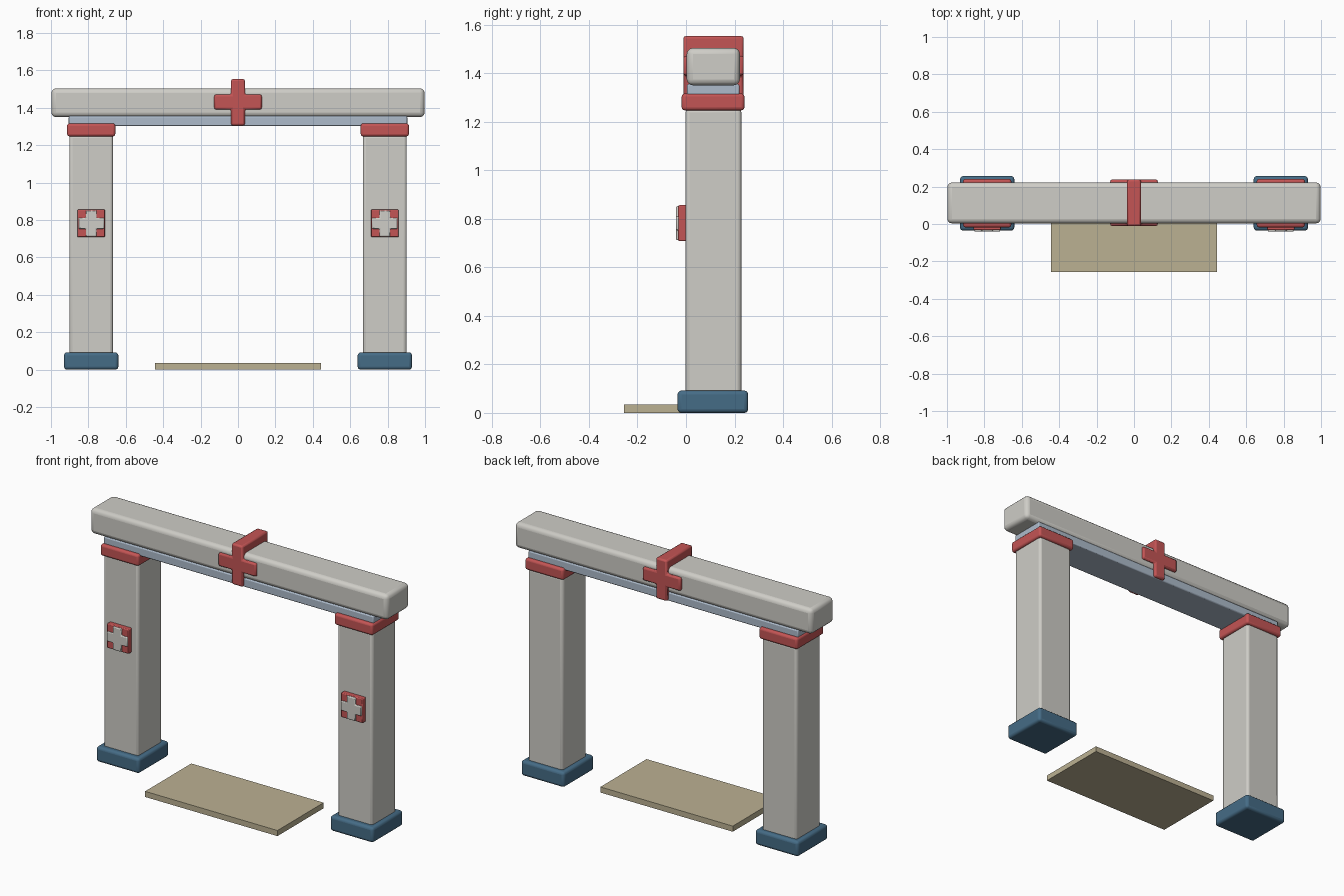
import bpy, bmesh, math

if "Cube" in bpy.data.objects:
    bpy.data.objects.remove(bpy.data.objects["Cube"])


def material(name, rgb):
    m = bpy.data.materials.new(name)
    m.diffuse_color = (*rgb, 1)
    m.use_nodes = True
    m.node_tree.nodes["Principled BSDF"].inputs["Base Color"].default_value = m.diffuse_color
    return m


RED = material("red", (0.55, 0.09, 0.09))
BLUE = material("dark_blue", (0.06, 0.15, 0.24))
PALE = material("pale_blue", (0.42, 0.50, 0.60))
TAN = material("tan", (0.50, 0.44, 0.29))
STONE = material("stone", (0.62, 0.61, 0.57))


def finish(name, bm, mat, bevel, segments):
    bmesh.ops.recalc_face_normals(bm, faces=bm.faces)
    me = bpy.data.meshes.new(name)
    bm.to_mesh(me)
    bm.free()
    me.materials.append(mat)
    ob = bpy.data.objects.new(name, me)
    bpy.context.collection.objects.link(ob)
    if bevel:
        mod = ob.modifiers.new("rounded_edges", 'BEVEL')
        mod.width, mod.segments = bevel, segments
        mod.limit_method = 'ANGLE'
        bpy.ops.object.select_all(action='DESELECT')
        ob.select_set(True)
        bpy.context.view_layer.objects.active = ob
        bpy.ops.object.shade_smooth_by_angle(angle=math.radians(40))
    return ob


def box(name, x, y, z, mat, bevel=0.0, segments=3):
    """Box from (min, max) pairs on each axis."""
    bm = bmesh.new()
    bmesh.ops.create_cube(bm, size=1)
    for v in bm.verts:
        v.co = [r[0] + (c + 0.5) * (r[1] - r[0]) for c, r in zip(v.co, (x, y, z))]
    return finish(name, bm, mat, bevel, segments)


def cross(name, cx, cz, arm_x, arm_z, half, y, mat, bevel):
    """Plus-shaped outline in xz, extruded along y. arm_z = (down, up)."""
    hx, hz = half
    down, up = arm_z
    pts = [(hx, -down), (hx, -hz), (arm_x, -hz), (arm_x, hz), (hx, hz), (hx, up),
           (-hx, up), (-hx, hz), (-arm_x, hz), (-arm_x, -hz), (-hx, -hz), (-hx, -down)]
    bm = bmesh.new()
    face = bm.faces.new([bm.verts.new((cx + px, y[0], cz + pz)) for px, pz in pts])
    ext = bmesh.ops.extrude_face_region(bm, geom=[face], use_keep_orig=True)
    moved = [g for g in ext["geom"] if isinstance(g, bmesh.types.BMVert)]
    bmesh.ops.translate(bm, verts=moved, vec=(0, y[1] - y[0], 0))
    return finish(name, bm, mat, bevel, 2)


# Lintel, its underside strip and the cross wrapped around it
box("lintel_beam", (-0.998, 0.998), (0.003, 0.222), (1.35, 1.504), STONE, 0.025)
box("lintel_strip", (-0.905, 0.905), (0.004, 0.22), (1.303, 1.355), PALE, 0.006, 2)
cross("lintel_cross", 0, 1.431, 0.127, (0.126, 0.122), (0.037, 0.04),
      (-0.011, 0.238), RED, 0.010)

for side, s in (("left", -1), ("right", 1)):
    cx = 0.785 * s

    def span(w):
        return (cx - w, cx + w)

    # Pillar with foot and cap
    box(side + "_pillar", span(0.117), (-0.002, 0.228), (0.004, 1.255), STONE, 0.016)
    box(side + "_foot", span(0.145), (-0.035, 0.256), (0, 0.092), BLUE, 0.016)
    box(side + "_cap", span(0.129), (-0.018, 0.241), (1.247, 1.316), RED, 0.013)
    # Front plaque with a raised cross
    box(side + "_plaque", span(0.073), (-0.032, 0.004), (0.708, 0.856), RED, 0.005, 2)
    cross(side + "_plaque_cross", cx, 0.782, 0.069, (0.07, 0.07), (0.029, 0.029),
          (-0.041, 0.0), STONE, 0.005)

# Doorstep mat
box("door_mat", (-0.444, 0.444), (-0.256, 0.186), (0, 0.034), TAN)
